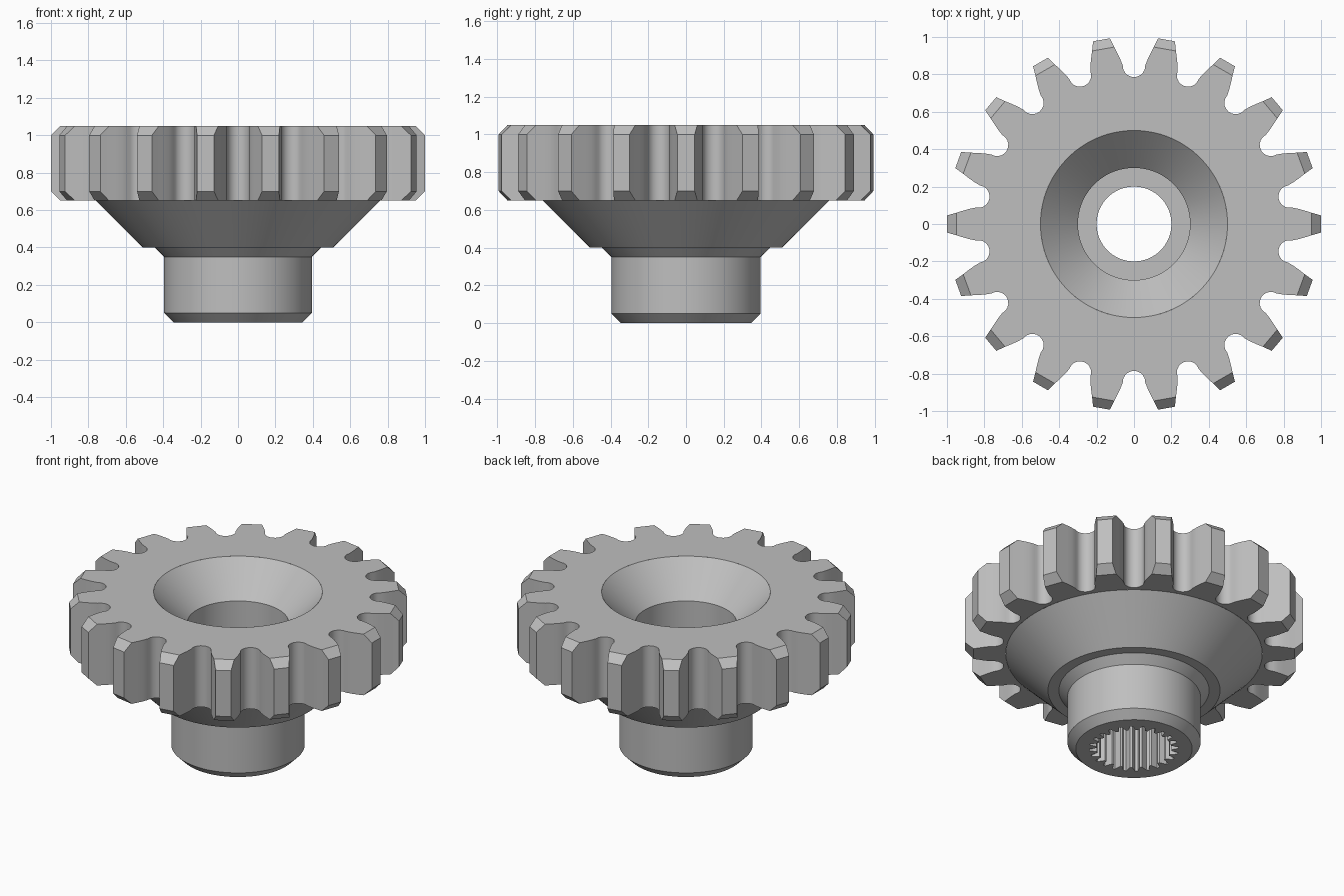
import bpy, bmesh
from math import sin, cos, pi, radians, atan2, hypot

if "Cube" in bpy.data.objects:
    bpy.data.objects.remove(bpy.data.objects["Cube"], do_unlink=True)

steel = bpy.data.materials.new("plain_grey")
steel.use_nodes = True
GREY = (0.52, 0.52, 0.52, 1)
steel.diffuse_color = GREY
steel.node_tree.nodes["Principled BSDF"].inputs["Base Color"].default_value = GREY


def loft(name, rings):
    """Join successive closed rings of points with faces."""
    bm = bmesh.new()
    rows = [[bm.verts.new(p) for p in ring] for ring in rings]
    for a, b in zip(rows, rows[1:]):
        n = len(a)
        for j in range(n):
            k = (j + 1) % n
            bm.faces.new((a[j], a[k], b[k], b[j]))
    bmesh.ops.remove_doubles(bm, verts=bm.verts[:], dist=0.0001)
    mesh = bpy.data.meshes.new(name)
    bm.to_mesh(mesh)
    bm.free()
    mesh.materials.append(steel)
    ob = bpy.data.objects.new(name, mesh)
    bpy.context.collection.objects.link(ob)
    bpy.ops.object.select_all(action='DESELECT')
    ob.select_set(True)
    bpy.context.view_layer.objects.active = ob
    bpy.ops.object.shade_smooth_by_angle(angle=radians(28))
    return ob


def circle(r, z, angles):
    return [(r * cos(a), r * sin(a), z) for a in angles]


def turned(name, profile, segments=96):
    angles = [2 * pi * i / segments for i in range(segments)]
    return loft(name, [circle(r, z, angles) for r, z in profile])


# Toothed rim: flank and root outline of one tooth, repeated around
TEETH, PITCH = 18, 2 * pi / 18
BOTTOM, TOP, CHAMFER = 0.65, 1.05, 0.05
flank = [(0.95, 0.06), (0.915, 0.071), (0.88, 0.081), (0.845, 0.088)]
tip = [(1.0, -0.046), (1.0, 0.0), (1.0, 0.046)]
tip_base = [(0.95, -0.06), (0.95, 0.0), (0.95, 0.06)]
gap_x, gap_y = 0.845 * cos(PITCH / 2), 0.845 * sin(PITCH / 2)
root = []
for i in range(1, 10):
    t = PITCH / 2 - pi / 2 - pi * i / 10
    root.append((gap_x + 0.06 * cos(t), gap_y + 0.06 * sin(t)))
sides = [(x, -y) for x, y in reversed(flank)]


def outline(crest):
    points = []
    for k in range(TEETH):
        c, s = cos(k * PITCH), sin(k * PITCH)
        points += [(x * c - y * s, x * s + y * c)
                   for x, y in sides + crest + flank + root]
    return points


cap, full = outline(tip_base), outline(tip)
cap_angles = [atan2(y, x) for x, y in cap]
per_tooth = len(cap) // TEETH
is_tip = [len(sides) <= j % per_tooth < len(sides) + 3 for j in range(len(cap))]


def flat(points, z):
    return [(x, y, z) for x, y in points]


def bevelled(z, inset):
    return [(x, y, z + inset * t) for (x, y), t in zip(full, is_tip)]


loft("toothed_rim", [
    circle(0.76, BOTTOM, cap_angles),
    flat(cap, BOTTOM),
    bevelled(BOTTOM, CHAMFER),
    bevelled(TOP, -CHAMFER),
    flat(cap, TOP),
    circle(0.5, TOP, cap_angles),
])

# Outer hub: chamfered shaft, neck, shoulder and cone
turned("hub", [(0.345, 0), (0.395, 0.05), (0.395, 0.35), (0.445, 0.40),
               (0.51, 0.40), (0.76, BOTTOM)])

# Countersunk bore with a seat and a smaller through hole
turned("countersunk_bore", [(0.5, TOP), (0.3, 0.85), (0.3, 0.45),
                            (0.2, 0.45), (0.2, 0.35)])

# Splined socket in the underside of the shaft
SPLINES = 24
spline, spline_angles = [], []
for i in range(SPLINES):
    for step, r in ((0, 0.265), (0.25, 0.265), (0.5, 0.222), (0.75, 0.222)):
        a = 2 * pi * (i + step) / SPLINES
        spline_angles.append(a)
        spline.append((r * cos(a), r * sin(a)))
loft("splined_socket", [
    circle(0.2, 0.35, spline_angles),
    flat(spline, 0.35),
    flat(spline, 0),
    circle(0.345, 0, spline_angles),
])
